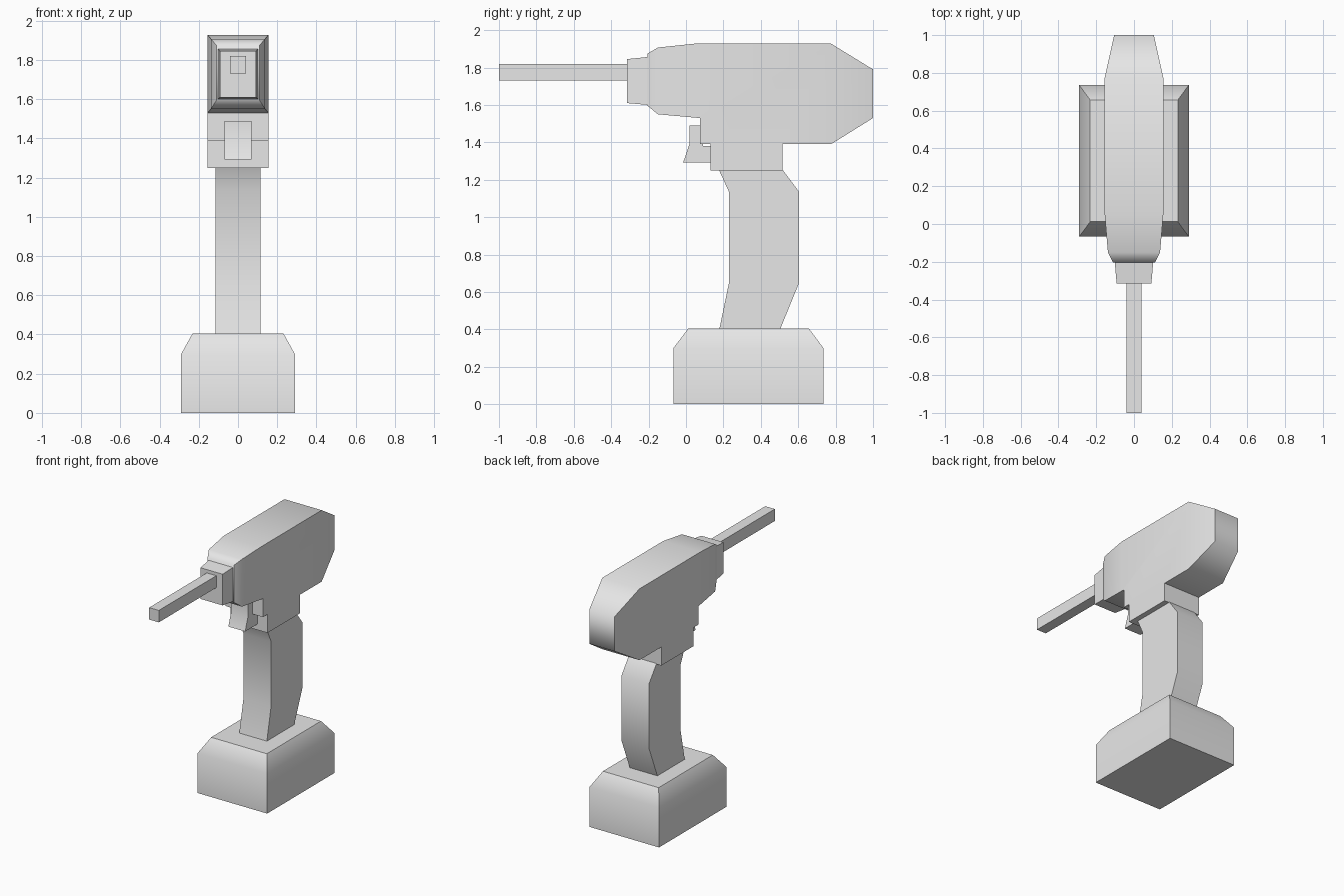
import bpy, bmesh, math
from mathutils import Vector

if "Cube" in bpy.data.objects:
    bpy.data.objects.remove(bpy.data.objects["Cube"])

grey = bpy.data.materials.new("plain grey")
grey.diffuse_color = (0.8, 0.8, 0.8, 1)
grey.use_nodes = True
grey.node_tree.nodes["Principled BSDF"].inputs["Base Color"].default_value = grey.diffuse_color


def finish(bm, name, angle):
    bmesh.ops.recalc_face_normals(bm, faces=bm.faces)
    mesh = bpy.data.meshes.new(name)
    bm.to_mesh(mesh)
    bm.free()
    mesh.materials.append(grey)
    ob = bpy.data.objects.new(name, mesh)
    bpy.context.collection.objects.link(ob)
    bpy.ops.object.select_all(action='DESELECT')
    ob.select_set(True)
    bpy.context.view_layer.objects.active = ob
    bpy.ops.object.shade_smooth_by_angle(angle=math.radians(angle))
    return ob


def side_profile(name, points, half, angle=45, stations=()):
    """Extrude a (y, z) outline across x; stations (y, half width) taper it."""
    bm = bmesh.new()
    face = bm.faces.new([bm.verts.new((-half, y, z)) for y, z in points])
    new = bmesh.ops.extrude_face_region(bm, geom=[face])["geom"]
    bmesh.ops.translate(bm, vec=(2 * half, 0, 0),
                        verts=[v for v in new if isinstance(v, bmesh.types.BMVert)])
    for y, w in stations[1:-1]:
        bmesh.ops.bisect_plane(bm, geom=bm.verts[:] + bm.edges[:] + bm.faces[:],
                               dist=1e-5, plane_co=Vector((0, y, 0)),
                               plane_no=Vector((0, 1, 0)))
    if stations:
        for v in bm.verts:
            for (y0, w0), (y1, w1) in zip(stations, stations[1:]):
                if y0 - 1e-4 <= v.co.y <= y1 + 1e-4:
                    w = w0 + (w1 - w0) * (v.co.y - y0) / (y1 - y0)
                    v.co.x = math.copysign(w, v.co.x)
                    break
    return finish(bm, name, angle)


def stacked_rectangles(name, rings, angle=45):
    """Loft closed rectangles, each given as four corner points."""
    bm = bmesh.new()
    loops = [[bm.verts.new(p) for p in ring] for ring in rings]
    for a, b in zip(loops, loops[1:]):
        for i in range(4):
            j = (i + 1) % 4
            bm.faces.new((a[i], a[j], b[j], b[i]))
    bm.faces.new(loops[0])
    bm.faces.new(loops[-1])
    return finish(bm, name, angle)


def flat_ring(w, y0, y1, z):
    return [(-w, y0, z), (w, y0, z), (w, y1, z), (-w, y1, z)]


def upright_ring(w, z0, z1, y):
    return [(-w, y, z0), (w, y, z0), (w, y, z1), (-w, y, z1)]


# motor housing with tapered nose and tail
side_profile("motor_housing", [
    (-.205, 1.875), (-.15, 1.907), (.05, 1.928), (.775, 1.928), (1, 1.79),
    (1, 1.53), (.775, 1.39), (.515, 1.39), (.515, 1.25), (.13, 1.25),
    (.13, 1.39), (.075, 1.39), (.075, 1.53), (-.15, 1.55), (-.205, 1.595)],
    .155, 60, [(-.205, .11), (-.15, .138), (.05, .155), (.775, .155), (1, .105)])

# chuck and square bit
stacked_rectangles("chuck", [upright_ring(.092, 1.61, 1.845, -.315),
                             upright_ring(.102, 1.60, 1.857, -.2)])
stacked_rectangles("drill_bit", [upright_ring(.04, 1.73, 1.82, -1),
                                 upright_ring(.04, 1.73, 1.82, -.31)])

# trigger
side_profile("trigger", [(.018, 1.49), (.09, 1.49), (.09, 1.38), (.14, 1.38),
                         (.14, 1.293), (-.015, 1.293), (.018, 1.39)], .07)

# bent grip
side_profile("grip", [(.175, 1.255), (.23, 1.135), (.23, .65), (.178, .40),
                      (.503, .40), (.605, .65), (.605, 1.135), (.515, 1.255)], .115)

# battery pack with bevelled shoulders
stacked_rectangles("battery_pack", [flat_ring(.29, -.067, .735, 0),
                                    flat_ring(.29, -.067, .735, .3),
                                    flat_ring(.232, .012, .657, .405)])
